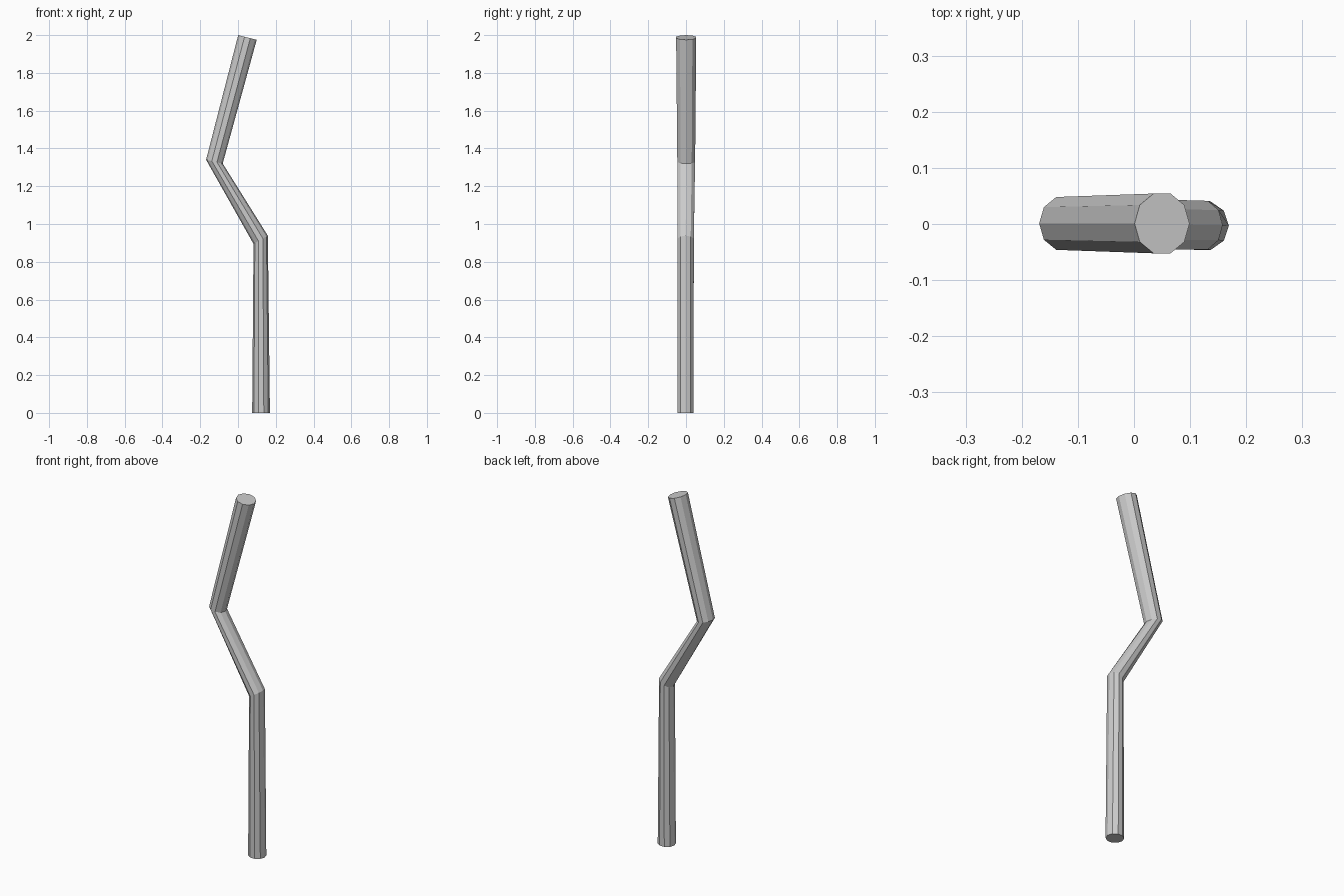
import bpy, bmesh
from math import cos, sin, pi

if "Cube" in bpy.data.objects:
    bpy.data.objects.remove(bpy.data.objects["Cube"])

SIDES = 10
# rings: left point (x, z), right point (x, z), y centre, y radius
RINGS = [
    ((0.075, 0.0), (0.169, 0.0), -0.003, 0.0455),
    ((0.082, 0.895), (0.158, 0.938), -0.002, 0.0455),
    ((-0.169, 1.34), (-0.081, 1.32), 0.001, 0.0495),
    ((0.001, 2.0), (0.099, 1.975), 0.001, 0.056),
]

bm = bmesh.new()
loops = []
for (lx, lz), (rx, rz), cy, ry in RINGS:
    ring = []
    for i in range(SIDES):
        a = 2 * pi * i / SIDES
        t = (1 + cos(a)) / 2
        ring.append(bm.verts.new((lx + (rx - lx) * t, cy + ry * sin(a), lz + (rz - lz) * t)))
    loops.append(ring)

# tube walls
for low, high in zip(loops, loops[1:]):
    for i in range(SIDES):
        j = (i + 1) % SIDES
        bm.faces.new((low[i], low[j], high[j], high[i]))

# end caps
bm.faces.new(loops[0][::-1])
bm.faces.new(loops[-1])
bmesh.ops.recalc_face_normals(bm, faces=bm.faces[:])

mesh = bpy.data.meshes.new("bent_pole")
bm.to_mesh(mesh)
bm.free()
bpy.context.collection.objects.link(bpy.data.objects.new("bent_pole", mesh))
